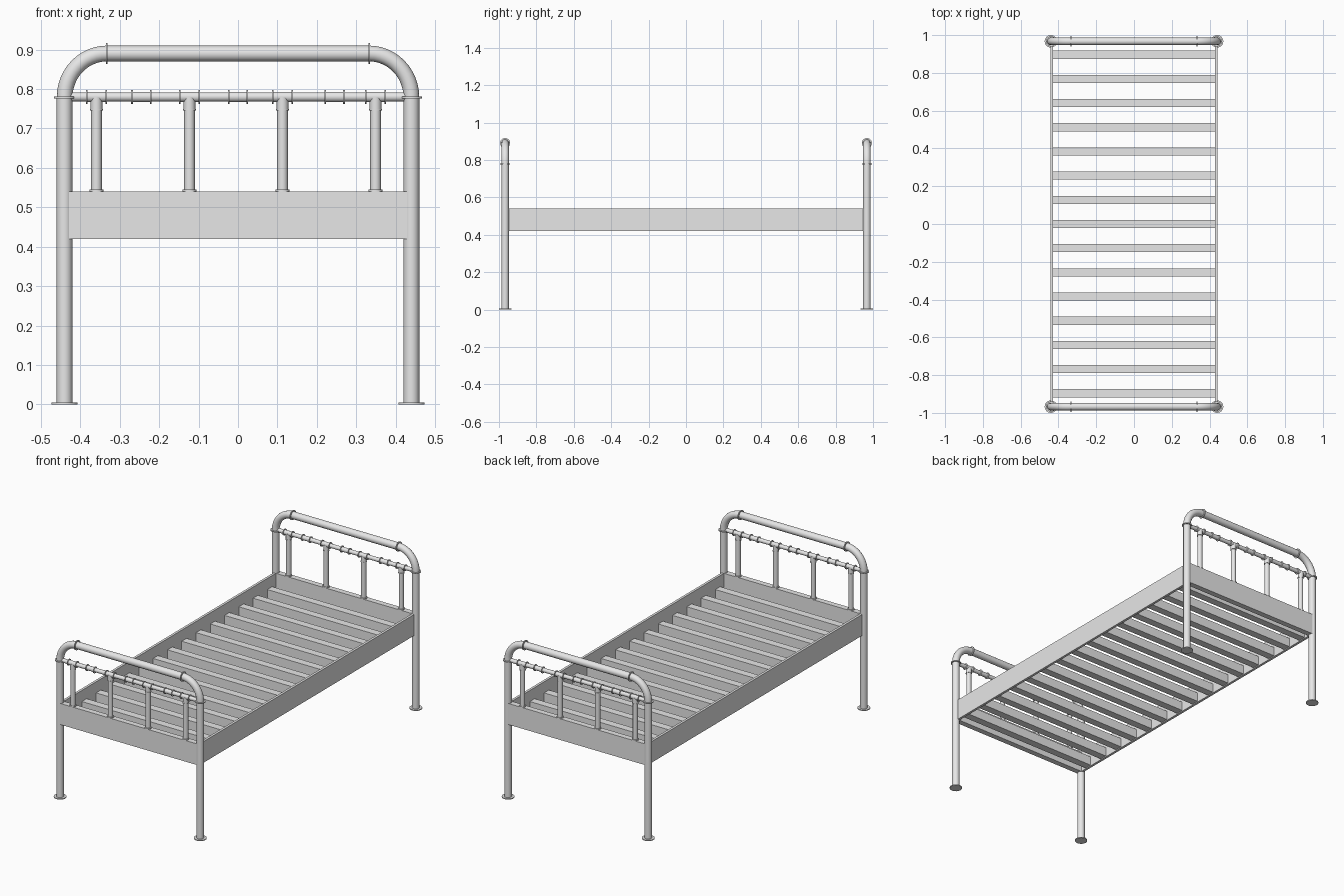
import bpy
from math import sin, cos, pi, radians
from mathutils import Vector

cube = bpy.data.objects.get("Cube")
if cube:
    bpy.data.objects.remove(cube, do_unlink=True)

metal = bpy.data.materials.new("light_grey_metal")
metal.use_nodes = True
GREY = (0.8, 0.8, 0.8, 1)
metal.diffuse_color = GREY
metal.node_tree.nodes["Principled BSDF"].inputs["Base Color"].default_value = GREY

LEG_X, LEG_Y, PIPE = 0.44, 0.967, 0.02
TOP_Z, BEND_Z, BEND_X = 0.89, 0.778, 0.333
BAR_Z = 0.78
PANEL_BOTTOM, PANEL_TOP = 0.42, 0.54


def finish(obj, name, smooth=True):
    obj.name = name
    obj.data.materials.append(metal)
    if smooth:
        bpy.ops.object.shade_smooth_by_angle(angle=radians(40))
    return obj


def box(name, low, high):
    low, high = Vector(low), Vector(high)
    bpy.ops.mesh.primitive_cube_add(size=1, location=(low + high) / 2)
    obj = bpy.context.object
    obj.scale = high - low
    return finish(obj, name, False)


def rod(name, start, end, radius, sides=24):
    start, end = Vector(start), Vector(end)
    axis = end - start
    bpy.ops.mesh.primitive_cylinder_add(
        vertices=sides, radius=radius, depth=axis.length, location=(start + end) / 2,
        rotation=axis.to_track_quat("Z", "Y").to_euler())
    return finish(bpy.context.object, name)


def ring(name, center, axis, radius, thick=0.005):
    center, half = Vector(center), Vector(axis) * thick / 2
    return rod(name, center - half, center + half, radius)


def bent_pipe(name, points, radius):
    curve = bpy.data.curves.new(name, "CURVE")
    curve.dimensions = "3D"
    curve.bevel_depth = radius
    curve.bevel_resolution = 5
    curve.use_fill_caps = True
    spline = curve.splines.new("POLY")
    spline.points.add(len(points) - 1)
    for slot, p in zip(spline.points, points):
        slot.co = (*p, 1)
    obj = bpy.data.objects.new(name, curve)
    bpy.context.collection.objects.link(obj)
    bpy.ops.object.select_all(action="DESELECT")
    obj.select_set(True)
    bpy.context.view_layer.objects.active = obj
    bpy.ops.object.convert(target="MESH")
    return finish(bpy.context.object, name)


X, Z = (1, 0, 0), (0, 0, 1)

for end, y in (("front", -LEG_Y), ("back", LEG_Y)):
    # Legs and top rail as one bent pipe
    arc = [(BEND_X + (LEG_X - BEND_X) * cos(i * pi / 24), y,
            BEND_Z + (TOP_Z - BEND_Z) * sin(i * pi / 24)) for i in range(13)]
    right_half = [(LEG_X, y, 0)] + arc
    left_half = [(-px, py, pz) for px, py, pz in reversed(right_half)]
    bent_pipe(end + "_frame_pipe", right_half + left_half, PIPE)

    # Feet and pipe collars
    for s in (-1, 1):
        ring(end + "_foot", (s * LEG_X, y, 0.0025), Z, 0.033)
        ring(end + "_leg_collar", (s * LEG_X, y, BEND_Z), Z, 0.027)
        ring(end + "_top_collar", (s * BEND_X, y, TOP_Z), X, 0.027)

    # Thin crossbar with couplings
    rod(end + "_crossbar", (-LEG_X, y, BAR_Z), (LEG_X, y, BAR_Z), 0.0115)
    for x in (-0.245, 0, 0.245):
        rod(end + "_coupling", (x - 0.024, y, BAR_Z), (x + 0.024, y, BAR_Z), 0.013)
        for d in (-0.024, 0.024):
            ring(end + "_coupling_collar", (x + d, y, BAR_Z), X, 0.018, 0.004)

    # Upright posts with tee fittings and base flanges
    for i in range(4):
        x = -0.359 + 0.236 * i
        rod(end + "_post", (x, y, PANEL_TOP), (x, y, BAR_Z), 0.0135)
        rod(end + "_tee_stem", (x, y, 0.747), (x, y, BAR_Z), 0.015)
        rod(end + "_tee", (x - 0.025, y, BAR_Z), (x + 0.025, y, BAR_Z), 0.013)
        ring(end + "_tee_collar", (x, y, 0.747), Z, 0.0165, 0.004)
        ring(end + "_post_flange", (x, y, PANEL_TOP + 0.0025), Z, 0.018)
        for d in (-0.025, 0.025):
            ring(end + "_tee_collar", (x + d, y, BAR_Z), X, 0.018, 0.004)

    # End panel
    box(end + "_panel", (-LEG_X, y - 0.016, PANEL_BOTTOM), (LEG_X, y + 0.016, PANEL_TOP))

# Side rails
for side, s in (("left", 1), ("right", -1)):
    x = s * 0.435
    box(side + "_rail", (x - 0.007, -LEG_Y + 0.014, PANEL_BOTTOM),
        (x + 0.007, LEG_Y - 0.014, PANEL_TOP))

# Slats
for i in range(15):
    y = (i - 7) * 0.128
    box("slat", (-0.43, y - 0.0215, 0.425), (0.43, y + 0.0215, 0.477))
